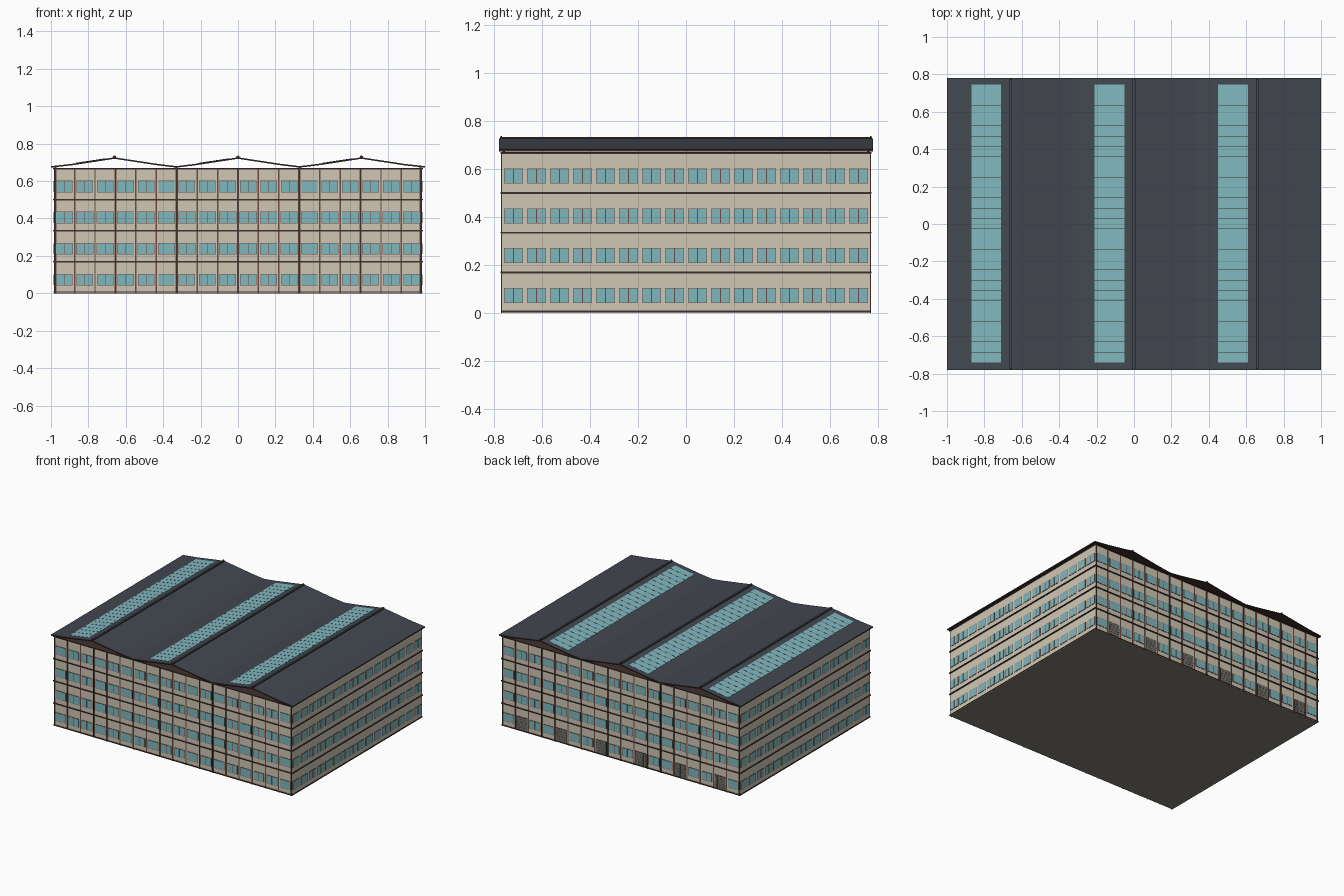
import bpy, bmesh

if "Cube" in bpy.data.objects:
    bpy.data.objects.remove(bpy.data.objects["Cube"])


def material(name, r, g, b):
    # sRGB 0-255 to linear
    lin = [((c / 255 + 0.055) / 1.055) ** 2.4 for c in (r, g, b)]
    m = bpy.data.materials.new(name)
    m.diffuse_color = (*lin, 1)
    m.use_nodes = True
    m.node_tree.nodes["Principled BSDF"].inputs["Base Color"].default_value = m.diffuse_color
    return m


WALL = material("beige wall", 208, 198, 180)
BROWN = material("brown frame", 108, 76, 66)
DARK = material("dark brown trim", 62, 48, 44)
GLASS = material("teal glass", 128, 183, 190)
ROOF = material("slate roof", 67, 71, 80)
BASE = material("grey floor", 130, 126, 118)
DOOR = material("grey door", 112, 110, 105)


class Part:
    """Collects boxes and prisms into one named object."""

    def __init__(self, name, *mats):
        self.name, self.mats, self.bm = name, mats, bmesh.new()

    def box(self, x0, x1, y0, y1, z0, z1, mi=0):
        self.prism([(x0, z0), (x1, z0), (x1, z1), (x0, z1)], y0, y1, mi)

    def prism(self, outline, y0, y1, mi=0):
        # outline in x,z drawn along y
        a = [self.bm.verts.new((x, y0, z)) for x, z in outline]
        b = [self.bm.verts.new((x, y1, z)) for x, z in outline]
        n = len(a)
        faces = [self.bm.faces.new(a), self.bm.faces.new(b[::-1])]
        for i in range(n):
            j = (i + 1) % n
            faces.append(self.bm.faces.new((a[i], b[i], b[j], a[j])))
        for f in faces:
            f.material_index = mi

    def finish(self, rule=None):
        bmesh.ops.recalc_face_normals(self.bm, faces=self.bm.faces[:])
        if rule:
            for f in self.bm.faces:
                f.material_index = rule(f)
        me = bpy.data.meshes.new(self.name)
        self.bm.to_mesh(me)
        self.bm.free()
        for m in self.mats:
            me.materials.append(m)
        ob = bpy.data.objects.new(self.name, me)
        bpy.context.collection.objects.link(ob)
        return ob


W, D, TOP, STOREY = 0.983, 0.767, 0.664, 0.166
BAY = 2 * W / 18
SIDE_BAY = 2 * D / 16

# Main block: beige walls, dark flat top, grey underside
p = Part("walls", WALL, DARK, BASE)
p.box(-W, W, -D, D, 0, TOP)
p.finish(lambda f: 1 if f.normal.z > 0.5 else 2 if f.normal.z < -0.5 else 0)

# Ledges round each floor
p = Part("floor_bands", DARK)
p.box(-W - 0.004, W + 0.004, -D - 0.004, D + 0.004, 0.004, 0.010)
for i in range(1, 5):
    z = i * STOREY
    p.box(-W - 0.006, W + 0.006, -D - 0.006, D + 0.006, z, z + 0.006)
    p.box(-W - 0.003, W + 0.003, -D - 0.003, D + 0.003, z - 0.002, z)
p.finish()

# Columns on the front and back, heavier every third bay
thin, thick = Part("thin_columns", BROWN), Part("main_columns", DARK, BROWN)
for k in range(19):
    x = -W + k * BAY
    x = max(-W + 0.006, min(W - 0.006, x))
    for s in (-1, 1):
        ys = sorted((s * (D - 0.002), s * (D + 0.0025)))
        if k % 3 == 0:
            thick.box(x - 0.006, x + 0.006, *ys, 0, TOP, 1)
            yo = sorted((s * D, s * (D + 0.004)))
            thick.box(x - 0.003, x + 0.003, *yo, 0, TOP)
        else:
            thin.box(x - 0.004, x + 0.004, *ys, 0, TOP)
thin.finish()
thick.finish()

# Windows: a frame plate with two panes, placed on any wall
frames, panes = Part("window_frames", BROWN), Part("window_panes", GLASS)


def plate(part, axis, s, c, half, z0, z1, depth, inner=0.001):
    a, b = c - half, c + half
    if axis == "y":
        part.box(a, b, *sorted((s * (D - inner), s * (D + depth))), z0, z1)
    else:
        part.box(*sorted((s * (W - inner), s * (W + depth))), a, b, z0, z1)


def window(axis, s, c, half, z):
    plate(frames, axis, s, c, half, z, z + 0.063, 0.002)
    q = (half - 0.0028) / 2
    for t in (-1, 1):
        plate(panes, axis, s, c + t * (q + 0.0008), q - 0.0005, z + 0.0025, z + 0.0605, 0.0032)


doors = Part("loading_doors", DOOR, DARK)
for fl in range(4):
    z = fl * STOREY + 0.041
    for s in (-1, 1):
        for k in range(18):
            c = -W + (k + 0.5) * BAY
            if not (s == 1 and fl == 0 and k % 3 == 1):
                window("y", s, c, 0.046 if fl in (1, 2) else 0.044, z)
        for k in range(16):
            window("x", s, -D + (k + 0.5) * SIDE_BAY, 0.04, z)
frames.finish()
panes.finish()

# Six panelled doors on the back
for k in range(1, 18, 3):
    c = -W + (k + 0.5) * BAY
    doors.box(c - 0.046, c + 0.046, D - 0.001, D + 0.002, 0.010, 0.108, 1)
    for i in range(4):
        for j in range(5):
            x, z = c - 0.0435 + i * 0.0219, 0.0115 + j * 0.019
            doors.box(x, x + 0.0212, D, D + 0.003, z, z + 0.0182)
doors.finish()

# Roof: thin folded sheet with three ridges, open at the gables
RIDGES = (-0.66, 0, 0.66)
top = [(-1, 0.680)]
for r in RIDGES:
    top += [(r - 0.23, 0.692), (r, 0.727), (r + 0.23, 0.692)]
    top.append((r + 0.33 if r < 0.5 else 1, 0.680))
under = [(x, z - 0.008) for x, z in reversed(top)]
p = Part("roof", ROOF, DARK)
p.prism(top + under, -0.78, 0.78)
p.finish(lambda f: 0 if f.normal.z > 0.5 else 1)

# Ridge caps (slate on top, dark sides) and support posts
p = Part("ridge_caps", ROOF, DARK)
for r in RIDGES:
    p.box(r - 0.007, r + 0.007, -0.775, 0.775, 0.72, 0.734)
    for y in (-0.77, 0.77):
        p.box(r - 0.004, r + 0.004, y - 0.004, y + 0.004, 0.73, 0.738)
p.finish(lambda f: 0 if f.normal.z > 0.5 else 1)
p = Part("roof_posts", DARK)
for x in (-0.975, -0.33, 0.33, 0.975):
    for y in (-0.76, 0.76):
        p.box(x - 0.005, x + 0.005, y - 0.005, y + 0.005, 0.665, 0.676)
p.finish()

# Skylights on each left slope, with cross bars
glass, bars = Part("skylights", GLASS), Part("skylight_bars", DARK)


def slope_strip(part, r, d0, d1, lift, y0, y1):
    z = lambda d: 0.727 - d * 0.035 / 0.23
    part.prism([(r - d0, z(d0) - 0.002), (r - d0, z(d0) + lift),
                (r - d1, z(d1) + lift), (r - d1, z(d1) - 0.002)], y0, y1)


for r in RIDGES:
    slope_strip(glass, r, 0.05, 0.21, 0.0015, -0.74, 0.745)
    for k in range(1, 27):
        y = -0.74 + k * 0.055
        slope_strip(bars, r, 0.05, 0.21, 0.0022, y - 0.001, y + 0.001)
glass.finish()
bars.finish()
